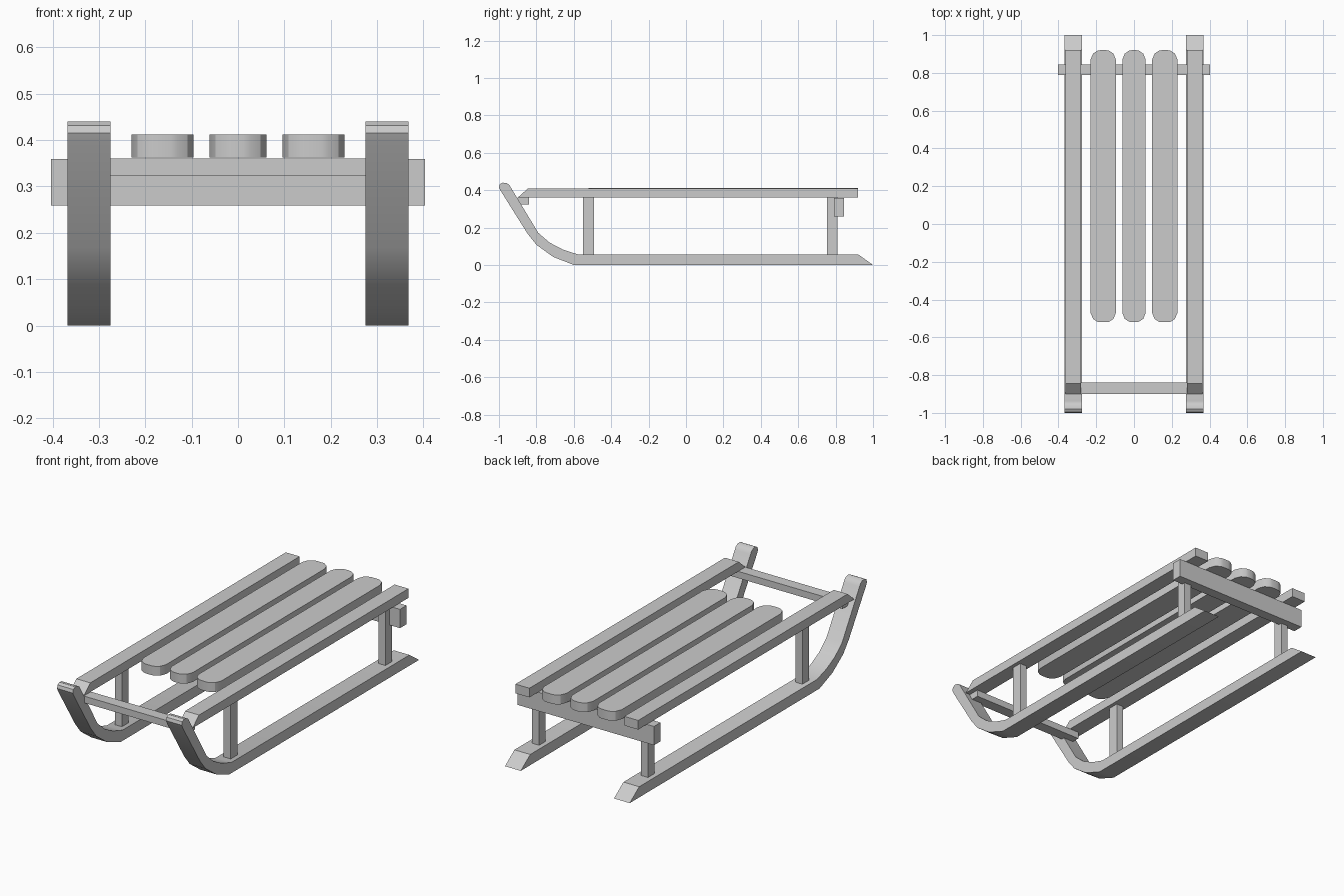
import bpy, bmesh, math
from mathutils import Vector

cube = bpy.data.objects.get("Cube")
if cube:
    bpy.data.objects.remove(cube, do_unlink=True)

wood = bpy.data.materials.new("plain grey")
wood.use_nodes = True
GREY = (0.6, 0.6, 0.6, 1)
wood.diffuse_color = GREY
wood.node_tree.nodes["Principled BSDF"].inputs["Base Color"].default_value = GREY


def prism(name, outline, axis, low, high):
    """Extrude an outline along x (outline in y, z) or along z (outline in x, y)."""
    bm = bmesh.new()
    place = (lambda a, b: (low, a, b)) if axis == "x" else (lambda a, b: (a, b, low))
    face = bm.faces.new([bm.verts.new(place(a, b)) for a, b in outline])
    step = Vector((high - low, 0, 0)) if axis == "x" else Vector((0, 0, high - low))
    new = bmesh.ops.extrude_face_region(bm, geom=[face])["geom"]
    bmesh.ops.translate(bm, vec=step, verts=[v for v in new if isinstance(v, bmesh.types.BMVert)])
    bmesh.ops.recalc_face_normals(bm, faces=bm.faces)
    mesh = bpy.data.meshes.new(name)
    bm.to_mesh(mesh)
    bm.free()
    mesh.materials.append(wood)
    obj = bpy.data.objects.new(name, mesh)
    bpy.context.collection.objects.link(obj)
    return obj


def smooth(obj):
    bpy.ops.object.select_all(action="DESELECT")
    obj.select_set(True)
    bpy.context.view_layer.objects.active = obj
    bpy.ops.object.shade_smooth_by_angle(angle=math.radians(30))


def box(y0, y1, z0, z1):
    return [(y0, z0), (y1, z0), (y1, z1), (y0, z1)]


# Side profiles: curved runner and bevelled top rail
runner = [(1, 0), (0.92, 0.057), (-0.58, 0.057), (-0.66, 0.083), (-0.73, 0.12),
          (-0.79, 0.172), (-0.937, 0.415), (-0.945, 0.428), (-0.96, 0.438), (-0.98, 0.44),
          (-0.995, 0.432), (-1, 0.415), (-0.99, 0.395), (-0.847, 0.167), (-0.8, 0.108),
          (-0.71, 0.043), (-0.6, 0)]
rail = [(-0.9, 0.36), (0.92, 0.36), (0.92, 0.409), (-0.845, 0.409)]

for side, s in (("left", 1), ("right", -1)):
    smooth(prism(f"{side}_runner", runner, "x", s * 0.275, s * 0.368))
    prism(f"{side}_top_rail", rail, "x", s * 0.28, s * 0.362)
    prism(f"{side}_front_post", box(-0.55, -0.493, 0.05, 0.362), "x", s * 0.3, s * 0.342)
    prism(f"{side}_rear_post", box(0.754, 0.809, 0.05, 0.362), "x", s * 0.3, s * 0.342)

# Cross members
prism("rear_crossbeam", box(0.79, 0.845, 0.259, 0.359), "x", -0.403, 0.403)
prism("front_crossbar", box(-0.9, -0.84, 0.324, 0.36), "x", -0.335, 0.335)

# Seat slats with rounded ends
for name, centre, half in (("left", 0.163, 0.067), ("middle", 0, 0.062), ("right", -0.163, 0.067)):
    mid_y, half_y = 0.2, 0.72
    corner = [(0, 0.05), (0.013, 0.018), (0.035, 0.003), (0.05, 0)]
    outline = []
    for sx, sy, pts in ((1, 1, corner), (-1, 1, corner[::-1]),
                        (-1, -1, corner), (1, -1, corner[::-1])):
        outline += [(centre + sx * (half - dx), mid_y + sy * (half_y - dy)) for dx, dy in pts]
    smooth(prism(f"{name}_seat_slat", outline, "z", 0.362, 0.412))
